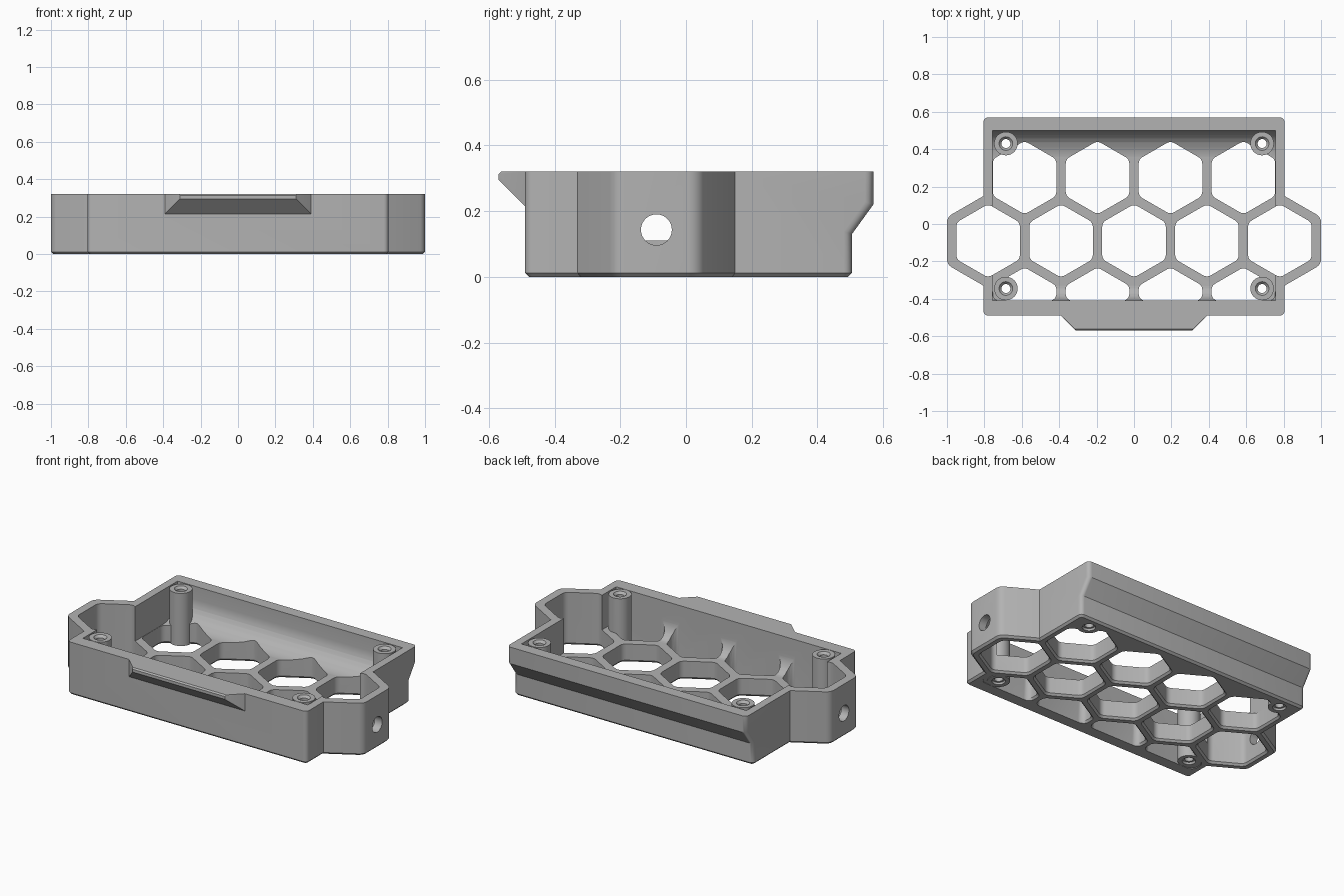
import bpy, bmesh, math
from mathutils import Vector

old = bpy.data.objects.get("Cube")
if old:
    bpy.data.objects.remove(old, do_unlink=True)

HEIGHT, FLOOR = 0.32, 0.11
PITCH, ROW, MID_Y = 0.39, 0.338, -0.09
FRONT_IN = -0.41

grey = bpy.data.materials.new("plain_grey")
grey.use_nodes = True
COLOUR = (0.45, 0.45, 0.45, 1)
grey.diffuse_color = COLOUR
grey.node_tree.nodes["Principled BSDF"].inputs["Base Color"].default_value = COLOUR


def finish(bm, name):
    bmesh.ops.recalc_face_normals(bm, faces=bm.faces)
    mesh = bpy.data.meshes.new(name)
    bm.to_mesh(mesh)
    bm.free()
    mesh.materials.append(grey)
    ob = bpy.data.objects.new(name, mesh)
    bpy.context.collection.objects.link(ob)
    return ob


def hexagon(apothem):
    r = apothem / math.cos(math.pi / 6)
    return [Vector((r * math.cos(a), r * math.sin(a)))
            for a in (math.radians(30 + 60 * i) for i in range(6))]


def rounded(poly, radius, steps=4):
    """Round the corners of a convex outline."""
    out = []
    for i, p in enumerate(poly):
        a = (poly[i - 1] - p).normalized()
        b = (poly[(i + 1) % len(poly)] - p).normalized()
        half = a.angle(b) / 2
        s, e = p + a * radius / math.tan(half), p + b * radius / math.tan(half)
        c = p + (a + b).normalized() * radius / math.sin(half)
        for k in range(steps + 1):
            d = (s - c).lerp(e - c, k / steps).normalized()
            out.append(c + d * radius)
    return out


def loft(bm, outline, centre, rings):
    """Stack scaled copies of an outline; rings are (z, scale)."""
    loops = [[bm.verts.new((centre[0] + p.x * s, centre[1] + p.y * s, z))
              for p in outline] for z, s in rings]
    n = len(outline)
    for lo, hi in zip(loops, loops[1:]):
        for i in range(n):
            bm.faces.new((lo[i], lo[(i + 1) % n], hi[(i + 1) % n], hi[i]))
    bm.faces.new(loops[0][::-1])
    bm.faces.new(loops[-1])


def extrude_x(profile, half):
    """Sweep a (y, z) profile from -half to half along x."""
    bm = bmesh.new()
    face = bm.faces.new([bm.verts.new((-half, y, z)) for y, z in profile])
    res = bmesh.ops.extrude_face_region(bm, geom=[face])
    bmesh.ops.translate(bm, vec=(2 * half, 0, 0),
                        verts=[v for v in res["geom"] if isinstance(v, bmesh.types.BMVert)])
    bmesh.ops.recalc_face_normals(bm, faces=bm.faces)
    return bm


def combine(target, tool, operation):
    mod = target.modifiers.new("combine", "BOOLEAN")
    mod.operation, mod.solver, mod.object = operation, "EXACT", tool
    bpy.context.view_layer.objects.active = target
    bpy.ops.object.modifier_apply(modifier=mod.name)
    bpy.data.objects.remove(tool, do_unlink=True)


def circle(r, n=32):
    return [Vector((r * math.cos(i * math.tau / n), r * math.sin(i * math.tau / n)))
            for i in range(n)]


# Main body with the flared back wall
bm = extrude_x([(-0.49, 0), (0.505, 0), (0.505, 0.13), (0.57, 0.22),
                (0.57, HEIGHT), (-0.49, HEIGHT)], 0.805)
upright = [e for e in bm.edges if abs(e.verts[0].co.z - e.verts[1].co.z) > 0.05]
bmesh.ops.bevel(bm, geom=upright, offset=0.025, segments=4, profile=0.5, affect="EDGES")
rim = [e for e in bm.edges if all(v.co.z < 1e-4 for v in e.verts)]
bmesh.ops.bevel(bm, geom=rim, offset=0.012, segments=1, affect="EDGES")
body = finish(bm, "hex_tray")

# Hexagonal side lobes
for side in (-1, 1):
    bm = bmesh.new()
    loft(bm, rounded(hexagon(0.22), 0.05), (side * 2 * PITCH, MID_Y),
         [(0, 0.945), (0.012, 1), (HEIGHT, 1)])
    combine(body, finish(bm, "side_lobe"), "UNION")

# Interior, with curved fillets between floor and the long walls
def fillet(y_wall, ry, rz, start, end):
    pts = []
    for k in range(9):
        a = math.radians(start + (end - start) * k / 8)
        pts.append((y_wall + ry * math.cos(a), FLOOR + rz + rz * math.sin(a)))
    return pts

profile = (fillet(FRONT_IN + 0.08, 0.08, 0.11, 180, 270)
           + fillet(0.50 - 0.14, 0.14, 0.13, 270, 360)
           + [(0.50, 0.5), (FRONT_IN, 0.5)])
combine(body, finish(extrude_x(profile, 0.757), "cavity"), "DIFFERENCE")

# Honeycomb openings: two full rows and one clipped by the front wall
bm = bmesh.new()
rings = [(-0.012, 1.12), (0.012, 1), (0.5, 1)]
cell = rounded(hexagon(0.17), 0.04)
for i in range(-2, 3):
    loft(bm, cell, (i * PITCH, MID_Y), rings)
top = 0.17 / math.cos(math.pi / 6)
low = FRONT_IN - (MID_Y - ROW)
clipped = rounded([Vector((0.17, low)), Vector((0.17, top / 2)), Vector((0, top)),
                   Vector((-0.17, top / 2)), Vector((-0.17, low))], 0.035)
for i in (-1.5, -0.5, 0.5, 1.5):
    loft(bm, cell, (i * PITCH, MID_Y + ROW), rings)
    loft(bm, clipped, (i * PITCH, MID_Y - ROW), rings)
combine(body, finish(bm, "honeycomb_cutter"), "DIFFERENCE")

# Screw posts, with floor webs in the front corners
posts = [(sx * 0.685, y) for sx in (-1, 1) for y in (0.43, -0.345)]
for x, y in posts:
    bm = bmesh.new()
    loft(bm, circle(0.063), (x, y), [(0, 1), (HEIGHT, 1)])
    combine(body, finish(bm, "screw_post"), "UNION")
    if y < 0:
        bm = bmesh.new()
        web = [Vector((u, v)) for u, v in ((-0.045, -0.1), (0.045, -0.1),
                                           (0.045, 0.05), (-0.045, 0.05))]
        loft(bm, web, (x + math.copysign(0.045, x), y), [(0.003, 1), (FLOOR, 1)])
        combine(body, finish(bm, "corner_web"), "UNION")

# Screw holes, countersunk at both ends
bm = bmesh.new()
for x, y in posts:
    loft(bm, circle(0.024), (x, y), [(-0.01, 1.7), (0.012, 1.4), (0.013, 1),
                                     (HEIGHT - 0.014, 1), (HEIGHT + 0.01, 1.9)])
combine(body, finish(bm, "screw_hole_cutter"), "DIFFERENCE")

# Cable holes through the lobe ends
for side in (-1, 1):
    bpy.ops.mesh.primitive_cylinder_add(vertices=32, radius=0.047, depth=0.2,
                                        location=(side * 0.98, MID_Y, 0.143),
                                        rotation=(0, math.pi / 2, 0))
    combine(body, bpy.context.object, "DIFFERENCE")

# Front latch lip
bm = bmesh.new()
for s in (-1, 1):
    for x, y, z in ((0.39, -0.45, 0.22), (0.39, -0.45, HEIGHT), (0.39, -0.49, 0.215),
                    (0.39, -0.49, HEIGHT), (0.31, -0.57, 0.295), (0.31, -0.57, 0.312),
                    (0.315, -0.562, HEIGHT)):
        bm.verts.new((s * x, y, z))
bmesh.ops.convex_hull(bm, input=bm.verts)
bmesh.ops.dissolve_limit(bm, angle_limit=0.01, verts=bm.verts, edges=bm.edges)
combine(body, finish(bm, "front_lip"), "UNION")

# Single colour and smooth curved walls
body.data.materials.clear()
body.data.materials.append(grey)
for p in body.data.polygons:
    p.material_index = 0
bpy.ops.object.select_all(action="DESELECT")
body.select_set(True)
bpy.context.view_layer.objects.active = body
bpy.ops.object.shade_smooth_by_angle(angle=math.radians(30))
